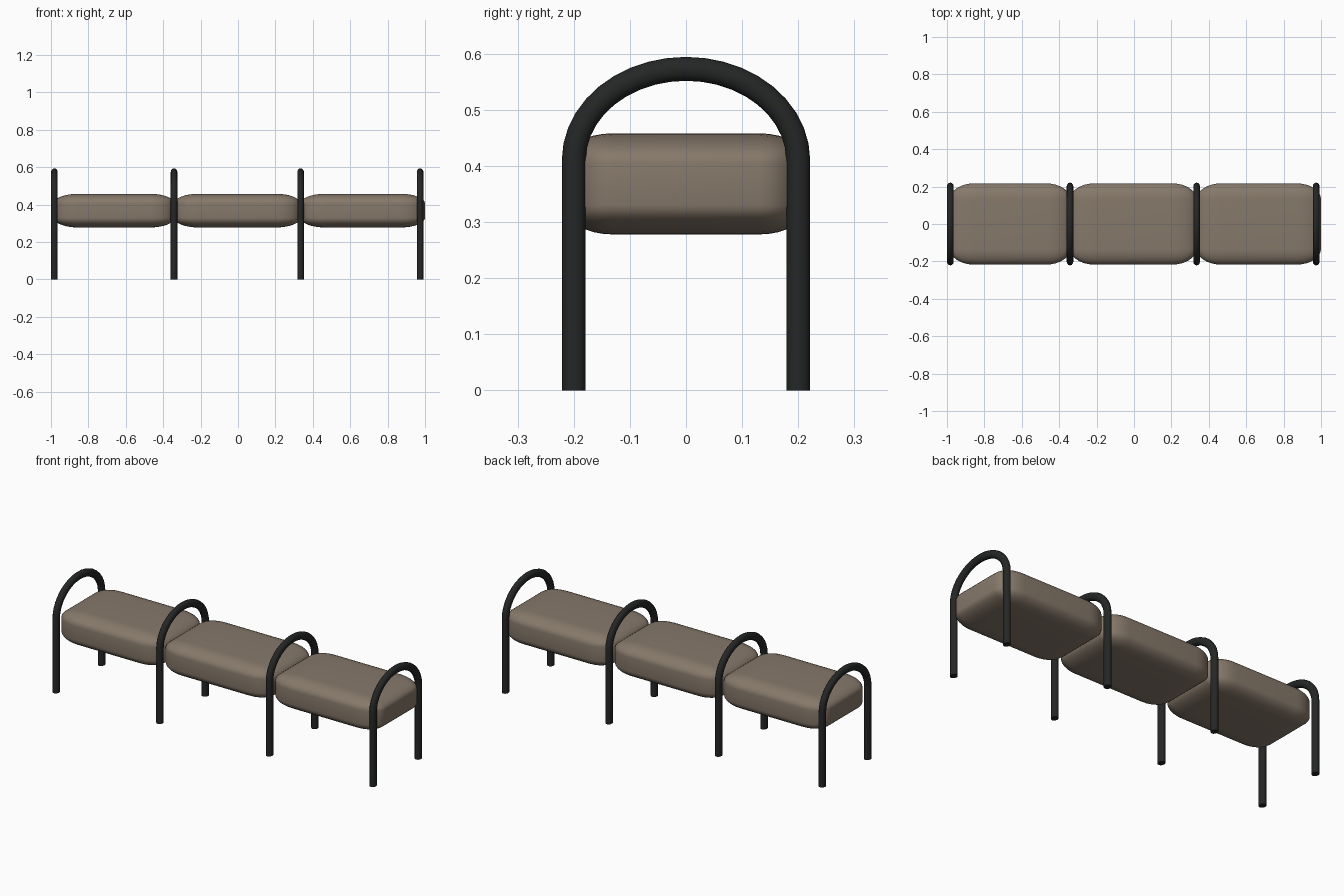
import bpy, bmesh
from math import pi, sin, cos, radians
from mathutils import Matrix

if "Cube" in bpy.data.objects:
    bpy.data.objects.remove(bpy.data.objects["Cube"])


def material(name, rgb):
    m = bpy.data.materials.new(name)
    m.diffuse_color = (*rgb, 1)
    m.use_nodes = True
    m.node_tree.nodes["Principled BSDF"].inputs["Base Color"].default_value = m.diffuse_color
    return m


black = material("black_metal", (0.018, 0.019, 0.019))
tan = material("tan_fabric", (0.24, 0.19, 0.145))


def finish(ob, mat):
    ob.data.materials.append(mat)
    bpy.ops.object.select_all(action='DESELECT')
    ob.select_set(True)
    bpy.context.view_layer.objects.active = ob
    bpy.ops.object.shade_smooth_by_angle(angle=radians(40))


# Hoop frame: two straight legs joined by an elliptical arch
def hoop(name, x):
    n = 20
    pts = [(0, 0.2, 0)]
    pts += [(0, 0.2 * cos(pi * i / n), 0.41 + 0.163 * sin(pi * i / n)) for i in range(n + 1)]
    pts += [(0, -0.2, 0)]
    cu = bpy.data.curves.new(name + "_path", 'CURVE')
    cu.dimensions = '3D'
    cu.bevel_depth = 0.0213
    cu.bevel_resolution = 4
    cu.use_fill_caps = True
    sp = cu.splines.new('POLY')
    sp.points.add(len(pts) - 1)
    for p, co in zip(sp.points, pts):
        p.co = (*co, 1)
    tmp = bpy.data.objects.new(name + "_tmp", cu)
    bpy.context.collection.objects.link(tmp)
    dg = bpy.context.evaluated_depsgraph_get()
    me = bpy.data.meshes.new_from_object(tmp.evaluated_get(dg))
    bpy.data.objects.remove(tmp)
    me.transform(Matrix.Diagonal((0.85, 1, 1, 1)))   # tube slightly narrower in x
    ob = bpy.data.objects.new(name, me)
    ob.location.x = x
    bpy.context.collection.objects.link(ob)
    finish(ob, black)


# Cushion: box with different rounding length along each axis
def cushion(name, x0, x1):
    radius = (0.13, 0.085, 0.052)
    size = (x1 - x0, 0.434, 0.18)
    bm = bmesh.new()
    bmesh.ops.create_cube(bm, size=1)
    bmesh.ops.scale(bm, vec=[s / r for s, r in zip(size, radius)], verts=bm.verts)
    bmesh.ops.bevel(bm, geom=bm.edges[:], offset=1, segments=8, profile=0.5, affect='EDGES')
    bmesh.ops.scale(bm, vec=radius, verts=bm.verts)
    me = bpy.data.meshes.new(name)
    bm.to_mesh(me)
    bm.free()
    ob = bpy.data.objects.new(name, me)
    ob.location = ((x0 + x1) / 2, 0, 0.368)
    bpy.context.collection.objects.link(ob)
    finish(ob, tan)


for i, x in enumerate((-0.982, -0.342, 0.335, 0.974)):
    hoop(f"hoop_frame_{i + 1}", x)

for i, (a, b) in enumerate(((-0.985, -0.34), (-0.342, 0.334), (0.335, 1.0))):
    cushion(f"seat_cushion_{i + 1}", a, b)
